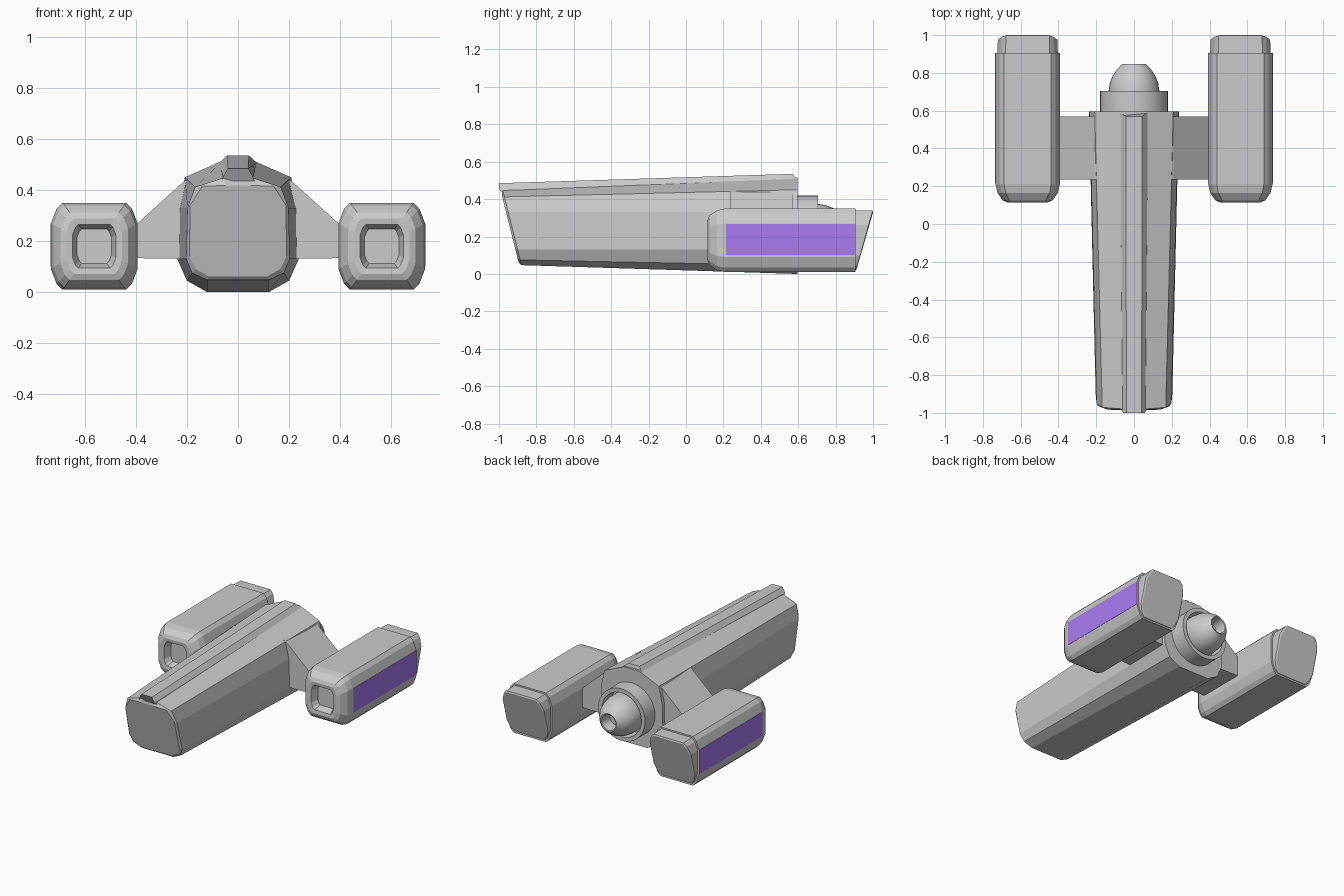
import bpy, bmesh, math

if "Cube" in bpy.data.objects:
    bpy.data.objects.remove(bpy.data.objects["Cube"])


def finish(name, bm, mirror=False, smooth=False, color=None):
    bmesh.ops.recalc_face_normals(bm, faces=bm.faces)
    me = bpy.data.meshes.new(name)
    bm.to_mesh(me)
    bm.free()
    ob = bpy.data.objects.new(name, me)
    bpy.context.collection.objects.link(ob)
    if mirror:
        ob.modifiers.new("Mirror", "MIRROR")
    if color:
        mat = bpy.data.materials.new(name)
        mat.diffuse_color = color
        mat.use_nodes = True
        mat.node_tree.nodes["Principled BSDF"].inputs["Base Color"].default_value = mat.diffuse_color
        me.materials.append(mat)
    if smooth:
        bpy.context.view_layer.objects.active = ob
        ob.select_set(True)
        bpy.ops.object.shade_smooth_by_angle(angle=math.radians(30))
        ob.select_set(False)
    return ob


def loft(name, rings, **kw):
    """Skin a list of equal-length point rings and cap both ends."""
    bm = bmesh.new()
    vs = [[bm.verts.new(p) for p in r] for r in rings]
    n = len(rings[0])
    for a, b in zip(vs, vs[1:]):
        for i in range(n):
            j = (i + 1) % n
            bm.faces.new((a[i], a[j], b[j], b[i]))
    bm.faces.new(vs[0])
    bm.faces.new(vs[-1])
    return finish(name, bm, **kw)


def section(half, y_of):
    """Mirror a right-hand half profile (x, z) into a full ring."""
    full = half + [(-x, z) for x, z in reversed(half)]
    return [(x, y_of(z), z) for x, z in full]


# Main hull: tapering many-sided body with a raked, bevelled nose
nose = [(0.05, 0.45), (0.168, 0.412), (0.198, 0.33), (0.203, 0.13), (0.18, 0.075), (0.12, 0.047)]
tail = [(0.06, 0.515), (0.208, 0.45), (0.235, 0.33), (0.238, 0.13), (0.2, 0.045), (0.12, 0.0)]
face = [(0.05, 0.418), (0.14, 0.415), (0.188, 0.34), (0.19, 0.14), (0.165, 0.09), (0.115, 0.062)]
rake = lambda z: -0.88 - (z - 0.05) * 0.25
loft("hull", [section(face, lambda z: rake(z) - 0.012),
              section(nose, rake),
              section(tail, lambda z: 0.595)])

# Raised spine along the top, overhanging the nose
loft("spine", [section([(0.04, 0.485), (0.058, 0.452), (0.07, 0.425)], lambda z: -0.97 - min(0.03, (z - 0.425) * 1.1)),
               section([(0.043, 0.535), (0.075, 0.506), (0.09, 0.45)], lambda z: 0.59 - max(0, z - 0.506) * 0.7)])

# Pylons joining hull and engine pods
pylon = [(0.18, 0.45), (0.21, 0.435), (0.41, 0.255), (0.41, 0.135), (0.38, 0.133), (0.18, 0.13)]
loft("pylon", [[(x, y, z) for x, z in pylon] for y in (0.235, 0.57)], mirror=True)

# Side engine pods: chamfered square sections with a recessed intake
CX, CZ = 0.563, 0.18
quarter = [(1, 0.52), (0.87, 0.86), (0.73, 1)]
quad = quarter + [(-x, z) for x, z in reversed(quarter)]
octagon = quad + [(-x, -z) for x, z in quad]


def pod_ring(r, y, slant=0.0):
    return [(CX + x * r, y + slant * z, CZ + z * r) for x, z in octagon]


stations = [(0.067, 0.165), (0.085, 0.118), (0.108, 0.115), (0.132, 0.125), (0.16, 0.165), (0.17, 0.21), (0.17, 0.905)]
loft("engine_pod", [pod_ring(r, y) for r, y in stations], mirror=True)

# Slanted rear caps of the pods
loft("pod_rear_cap", [pod_ring(0.16, 0.89),
                      pod_ring(0.158, 0.953, 0.044),
                      pod_ring(0.149, 0.957, 0.043)], mirror=True)

# Coloured panels on the outer pod sides
loft("pod_side_panel", [[(0.72, y, 0.1), (0.735, y, 0.1), (0.735, y, 0.268), (0.72, y, 0.268)]
                        for y in (0.215, 0.904)], mirror=True, color=(0.4, 0.2, 0.9, 1))


def lathe(name, profile, zc, n=32):
    """Revolve (radius, y) points round the y axis."""
    rings = [[(r * math.cos(2 * math.pi * i / n), y, zc + r * math.sin(2 * math.pi * i / n))
              for i in range(n)] for r, y in profile]
    return loft(name, rings, smooth=True)


# Rear engine: hollow collar and rounded nozzle with an open mouth
lathe("engine_collar", [(0.18, 0.58), (0.18, 0.705), (0.152, 0.705), (0.145, 0.63)], 0.24)
lathe("engine_nozzle", [(0.135, 0.61), (0.135, 0.7), (0.128, 0.745), (0.113, 0.785), (0.09, 0.82),
                        (0.062, 0.848), (0.054, 0.846), (0.045, 0.77)], 0.24)
